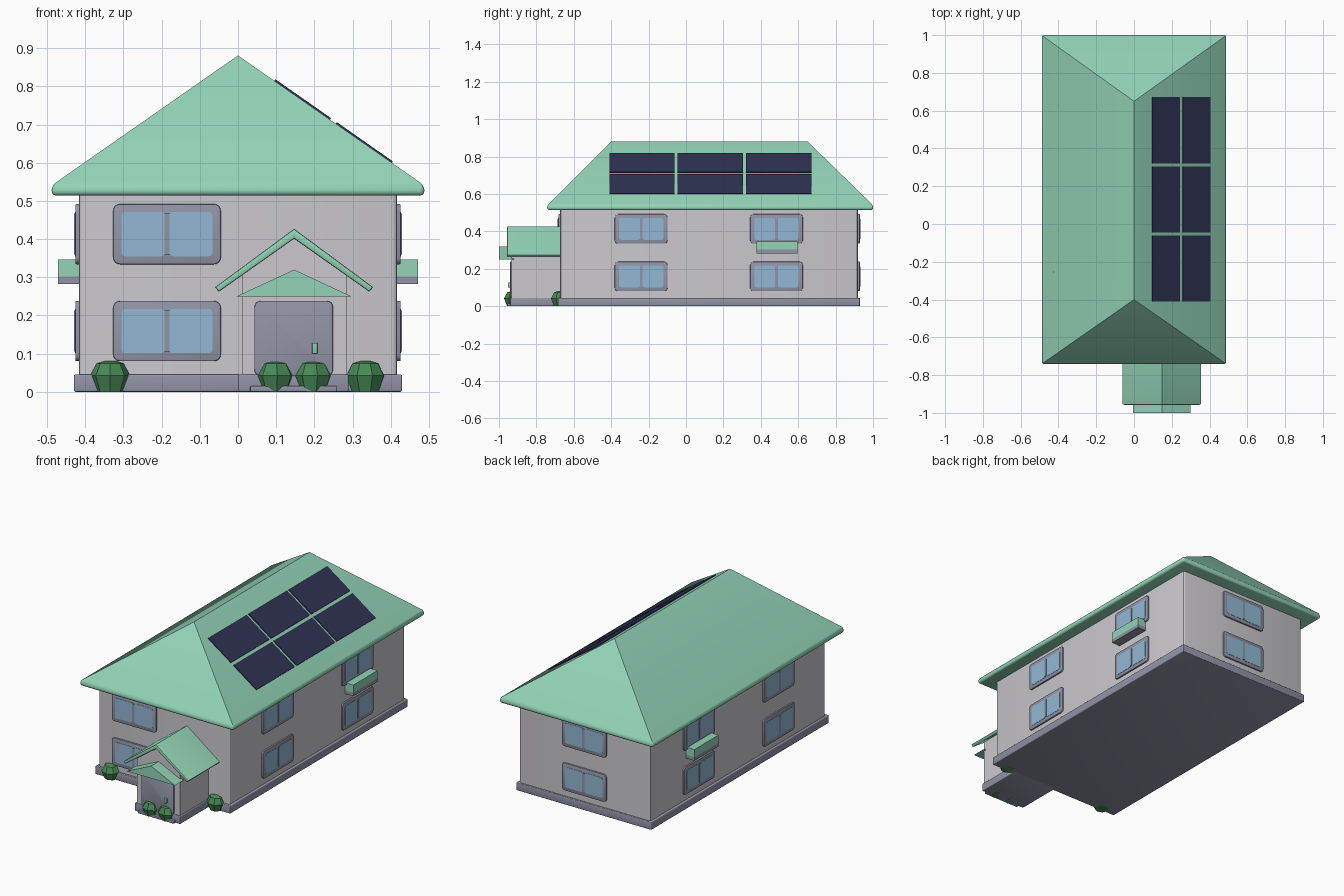
import bpy, bmesh, math
from mathutils import Matrix, Vector

if "Cube" in bpy.data.objects:
    bpy.data.objects.remove(bpy.data.objects["Cube"])


def material(name, srgb):
    m = bpy.data.materials.new(name)
    lin = [((c / 255 + 0.055) / 1.055) ** 2.4 for c in srgb]
    m.diffuse_color = (*lin, 1)
    m.use_nodes = True
    m.node_tree.nodes["Principled BSDF"].inputs["Base Color"].default_value = m.diffuse_color
    return m


GREEN = material("roof green", (147, 212, 183))
WALL = material("wall grey", (203, 201, 206))
SLATE = material("slate grey", (146, 148, 166))
GLASS = material("glass blue", (146, 185, 213))
PANEL = material("panel navy", (46, 50, 82))
LEAF = material("leaf green", (72, 136, 86))


def finish(name, bm, mat, smooth=True, matrix=None):
    if matrix:
        bm.transform(matrix)
    bmesh.ops.recalc_face_normals(bm, faces=bm.faces[:])
    me = bpy.data.meshes.new(name)
    bm.to_mesh(me)
    bm.free()
    ob = bpy.data.objects.new(name, me)
    bpy.context.collection.objects.link(ob)
    me.materials.append(mat)
    if smooth:
        bpy.ops.object.select_all(action='DESELECT')
        bpy.context.view_layer.objects.active = ob
        ob.select_set(True)
        bpy.ops.object.shade_smooth_by_angle(angle=math.radians(30))
    return ob


def prism(points, y0, y1):
    """Extrude an x-z outline from y0 to y1."""
    bm = bmesh.new()
    face = bm.faces.new([bm.verts.new((x, y0, z)) for x, z in points])
    ext = bmesh.ops.extrude_face_region(bm, geom=[face])
    moved = [v for v in ext['geom'] if isinstance(v, bmesh.types.BMVert)]
    bmesh.ops.translate(bm, verts=moved, vec=(0, y1 - y0, 0))
    return bm


def bevel(bm, width, test=lambda a, b: True, segments=3):
    edges = [e for e in bm.edges if test(e.verts[0].co, e.verts[1].co)]
    bmesh.ops.bevel(bm, geom=edges, offset=width, segments=segments,
                    profile=0.5, affect='EDGES')


def box(name, x0, x1, y0, y1, z0, z1, mat, width=0.0, test=lambda a, b: True):
    bm = prism([(x0, z0), (x1, z0), (x1, z1), (x0, z1)], y0, y1)
    if width:
        bevel(bm, width, test)
    return finish(name, bm, mat)


def plate(name, x0, x1, z0, z1, y0, y1, r, mat, matrix=None, edge=0.0):
    """Rounded rectangle plate facing -y."""
    pts = []
    for k, (cx, cz) in enumerate([(x1 - r, z1 - r), (x0 + r, z1 - r),
                                  (x0 + r, z0 + r), (x1 - r, z0 + r)]):
        for i in range(5):
            a = math.radians(90 * k + 22.5 * i)
            pts.append((cx + r * math.cos(a), cz + r * math.sin(a)))
    bm = prism(pts, y1, y0)
    if edge:
        bevel(bm, edge, lambda a, b: abs(a.y - y0) < 1e-5 and abs(b.y - y0) < 1e-5, 2)
    return finish(name, bm, mat, matrix=matrix)


def upright(a, b):
    return abs(a.z - b.z) > 0.01


# Foundations and walls
box("foundation", -0.43, 0.43, -0.685, 0.93, 0, 0.045, SLATE, 0.004)
box("porch_foundation", 0.0, 0.29, -0.94, -0.66, 0, 0.045, SLATE, 0.004)
box("door_step", 0.032, 0.26, -0.955, -0.93, 0, 0.015, SLATE, 0.003)
box("house_walls", -0.417, 0.417, -0.673, 0.92, 0.03, 0.53, WALL, 0.012, upright)

# Porch walls with gable top
AX = 0.147
porch = prism([(0.01, 0.03), (0.284, 0.03), (0.284, 0.305), (AX, 0.405), (0.01, 0.305)],
              -0.932, -0.66)
finish("porch_walls", porch, WALL)

# Hipped main roof with rounded eaves
bm = bmesh.new()
corners = [(-0.488, -0.742), (0.488, -0.742), (0.488, 1.0), (-0.488, 1.0)]
low = [bm.verts.new((x, y, 0.514)) for x, y in corners]
high = [bm.verts.new((x, y, 0.54)) for x, y in corners]
r0, r1 = bm.verts.new((0, -0.40, 0.881)), bm.verts.new((0, 0.65, 0.881))
bm.faces.new(low[::-1])
for i in range(4):
    j = (i + 1) % 4
    bm.faces.new([low[i], low[j], high[j], high[i]])
bm.faces.new([high[0], high[1], r0])
bm.faces.new([high[1], high[2], r1, r0])
bm.faces.new([high[2], high[3], r1])
bm.faces.new([high[3], high[0], r0, r1])
bevel(bm, 0.011, lambda a, b: max(a.z, b.z) < 0.6)
finish("main_roof", bm, GREEN)

# Solar panels lying on the right slope
slope = math.atan2(0.341, 0.488)
for x0, x1 in ((0.095, 0.241), (0.256, 0.403)):
    for y0, y1 in ((-0.41, -0.062), (-0.045, 0.305), (0.32, 0.672)):
        c = math.cos(slope)
        bm = prism([(x0 / c, -0.004), (x1 / c, -0.004), (x1 / c, 0.005), (x0 / c, 0.005)], y0, y1)
        tilt = Matrix.Translation((0, 0, 0.881)) @ Matrix.Rotation(slope, 4, 'Y')
        finish("solar_panel", bm, PANEL, False, tilt)

# Porch roof: folded slab with rounded rims
bm = prism([(AX, 0.427), (AX - 0.207, 0.274), (AX - 0.197, 0.262), (AX, 0.401),
            (AX + 0.197, 0.262), (AX + 0.207, 0.274)], -0.957, -0.66)
bevel(bm, 0.005, lambda a, b: abs(a.y - b.y) < 0.01 and a.y < -0.9, 2)
finish("porch_roof", bm, GREEN)

# Small gabled canopy over the door
finish("door_canopy", prism([(-0.006, 0.249), (0.299, 0.249), (AX, 0.32)], -1.0, -0.92),
       GREEN, False)

# Door and handle
plate("door", 0.043, 0.249, 0.042, 0.238, -0.94, -0.92, 0.016, SLATE, edge=0.003)
box("door_handle", 0.194, 0.208, -0.953, -0.93, 0.1, 0.128, GREEN, 0.002)


def window(u, z, wall, turn):
    """Frame, two panes and a middle bar, centred at u along the wall."""
    m = Matrix.Rotation(math.radians(turn), 4, 'Z')
    plate("window_frame", u - 0.141, u + 0.141, z - 0.079, z + 0.079,
          -wall - 0.009, -wall + 0.01, 0.018, SLATE, m, 0.003)
    for x0, x1 in ((u - 0.119, u - 0.006), (u + 0.006, u + 0.119)):
        plate("window_pane", x0, x1, z - 0.058, z + 0.058,
              -wall - 0.0105, -wall, 0.01, GLASS, m)
    plate("window_bar", u - 0.007, u + 0.007, z - 0.054, z + 0.054,
          -wall - 0.013, -wall, 0.002, SLATE, m)


# Two storeys of windows on all four walls
for z in (0.159, 0.413):
    window(-0.186, z, 0.673, 0)
    window(0.0, z, 0.92, 180)
    for y in (-0.24, 0.484):
        window(y, z, 0.417, 90)
        window(-y, z, 0.417, -90)

# Flower boxes under the rear side windows
for s in (-1, 1):
    xs = sorted((s * 0.41, s * 0.471))
    box("flower_box", *xs, 0.376, 0.595, 0.282, 0.302, SLATE)
    box("flower_box_greenery", *xs, 0.376, 0.595, 0.302, 0.347, GREEN)

# Faceted bushes along the front
for k, (x, y) in enumerate([(-0.335, -0.672), (0.097, -0.92), (0.196, -0.92), (0.334, -0.672)]):
    bm = bmesh.new()
    rings = []
    for r, z in ((0.037, 0), (0.053, 0.042), (0.036, 0.074), (0.012, 0.081)):
        rings.append([bm.verts.new((x + r * math.cos(a), y + r * math.sin(a), z))
                      for a in (math.tau * (i + 0.15 * k) / 8 for i in range(8))])
    for a, b in zip(rings, rings[1:]):
        for i in range(8):
            j = (i + 1) % 8
            bm.faces.new([a[i], a[j], b[j], b[i]])
    bm.faces.new(rings[0][::-1])
    bm.faces.new(rings[-1])
    finish("bush", bm, LEAF, False)
